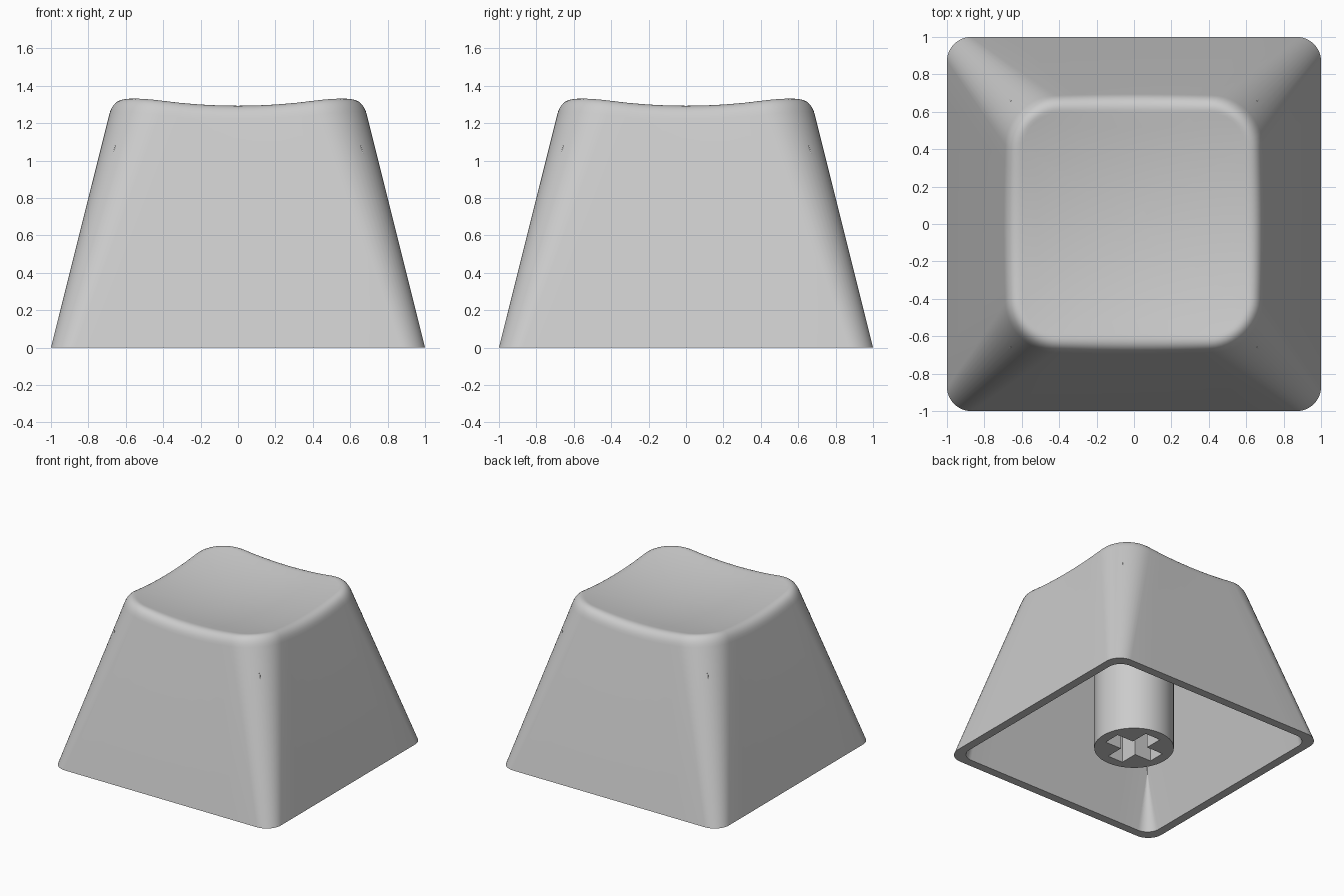
import bpy, bmesh, math
from mathutils import Vector

cube = bpy.data.objects.get("Cube")
if cube:
    bpy.data.objects.remove(cube)

grey = bpy.data.materials.new("plain grey plastic")
grey.use_nodes = True
colour = (0.6, 0.6, 0.6, 1)
grey.diffuse_color = colour
grey.node_tree.nodes["Principled BSDF"].inputs["Base Color"].default_value = colour

CORNER, EDGE = 12, 8          # segments per corner and per straight side
CEILING, SLOT = 1.08, 0.45    # cavity height and slot depth
ROUND = 0.09                  # size of the rounded top rim


def finish(bm, name):
    bmesh.ops.recalc_face_normals(bm, faces=bm.faces)
    mesh = bpy.data.meshes.new(name)
    bm.to_mesh(mesh)
    bm.free()
    mesh.materials.append(grey)
    obj = bpy.data.objects.new(name, mesh)
    bpy.context.collection.objects.link(obj)
    bpy.ops.object.select_all(action="DESELECT")
    obj.select_set(True)
    bpy.context.view_layer.objects.active = obj
    bpy.ops.object.shade_smooth_by_angle(angle=math.radians(30))
    return obj


def rounded_square(half, radius, z=0):
    """Ring of points around a square with rounded corners."""
    ring = []
    c = half - radius
    for side in range(4):
        turn = side * math.pi / 2
        points = [(half, -c + 2 * c * i / EDGE) for i in range(EDGE)]
        for i in range(CORNER):
            a = math.pi / 2 * i / CORNER
            points.append((c + radius * math.cos(a), c + radius * math.sin(a)))
        for x, y in points:
            ring.append(Vector((x * math.cos(turn) - y * math.sin(turn),
                                x * math.sin(turn) + y * math.cos(turn), z)))
    return ring


def dish(p):
    """Point moved onto the hollowed top."""
    return Vector((p.x, p.y, 1.234 + 0.16 * (p.x ** 2 + p.y ** 2)))


# Cap shell: cavity, lower rim, walls, rounded edge and dished top
rings = [rounded_square(0.93 - 0.25 * z, max(0.004, 0.11 - 0.25 * z), z)
         for z in (CEILING, 0.44, 0)]
base = rounded_square(1, 0.13)
upper = rounded_square(0.68, 0.27, 1.28)
rings.append(base)
crest = [dish(p) for p in upper]


def on_wall(i, z):
    return base[i].lerp(upper[i], z / upper[i].z)


inner = [dish(p) for p in rounded_square(0.68 - ROUND, 0.27 - ROUND)]
for step in range(9):
    t = step / 8
    ring = []
    for i, end in enumerate(inner):
        corner = on_wall(i, crest[i].z)
        start = on_wall(i, crest[i].z - ROUND)
        ring.append(start.lerp(corner, t).lerp(corner.lerp(end, t), t))
    rings.append(ring)
for k in range(7, 0, -1):
    rings.append([dish(p * k / 8) for p in inner])

bm = bmesh.new()
loops = [[bm.verts.new(p) for p in ring] for ring in rings]
count = len(base)
for a, b in zip(loops, loops[1:]):
    for i in range(count):
        j = (i + 1) % count
        bm.faces.new((a[i], a[j], b[j], b[i]))
bm.faces.new(loops[0])
centre = bm.verts.new(dish(Vector()))
for i in range(count):
    bm.faces.new((loops[-1][i], loops[-1][(i + 1) % count], centre))
finish(bm, "cap_shell")

# Stem: round post with a cross-shaped slot
bm = bmesh.new()
STEM, LONG, THIN = 0.3, 0.22, 0.07
circle = [(STEM * math.cos(a), STEM * math.sin(a))
          for a in (math.tau * i / 48 for i in range(48))]
cross = []
for c, s in ((1, 0), (0, 1), (-1, 0), (0, -1)):
    for x, y in ((LONG, -THIN), (LONG, THIN), (THIN, THIN)):
        cross.append((x * c - y * s, x * s + y * c))
edges = []
for outline in (circle, cross):
    verts = [bm.verts.new((x, y, 0)) for x, y in outline]
    edges += [bm.edges.new((v, verts[i - 1])) for i, v in enumerate(verts)]
bmesh.ops.triangle_fill(bm, edges=edges, use_beauty=True, normal=(0, 0, -1))
walls = bmesh.ops.extrude_edge_only(bm, edges=edges)
bmesh.ops.translate(bm, vec=(0, 0, SLOT),
                    verts=[g for g in walls["geom"] if isinstance(g, bmesh.types.BMVert)])
finish(bm, "stem_socket")

# Solid upper part of the stem, closing the slot
bm = bmesh.new()
bmesh.ops.create_cone(bm, cap_ends=True, segments=48, radius1=STEM, radius2=STEM,
                      depth=CEILING - SLOT)
bmesh.ops.translate(bm, verts=bm.verts, vec=(0, 0, (CEILING + SLOT) / 2))
finish(bm, "stem_post")
